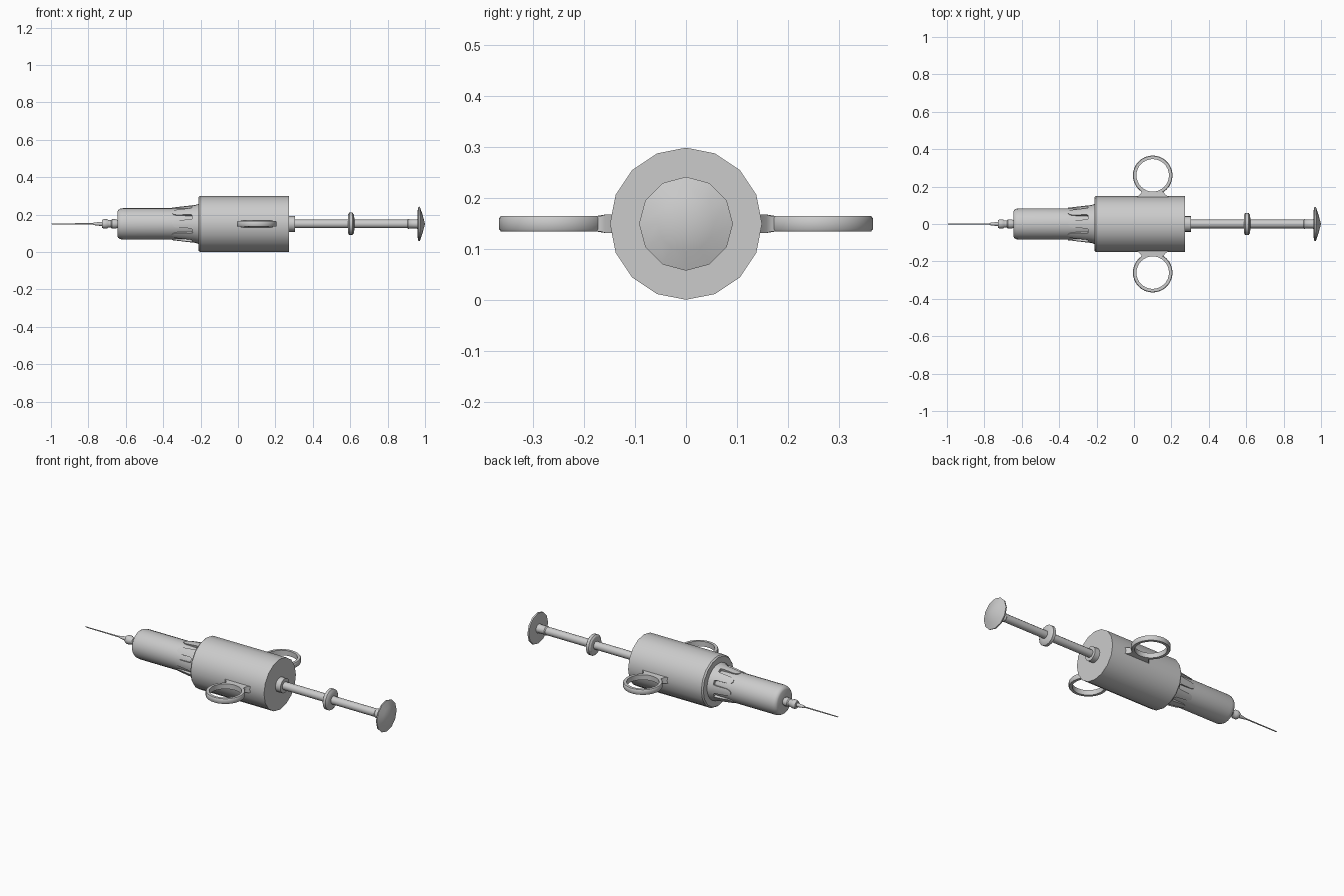
import bpy, bmesh
from math import sin, cos, radians, pi
from mathutils import Vector

if "Cube" in bpy.data.objects:
    bpy.data.objects.remove(bpy.data.objects["Cube"])

AXIS_Z = 0.15


def finish(name, bm, angle=35):
    bmesh.ops.recalc_face_normals(bm, faces=bm.faces)
    me = bpy.data.meshes.new(name)
    bm.to_mesh(me)
    bm.free()
    ob = bpy.data.objects.new(name, me)
    bpy.context.collection.objects.link(ob)
    bpy.ops.object.select_all(action='DESELECT')
    ob.select_set(True)
    bpy.context.view_layer.objects.active = ob
    bpy.ops.object.shade_smooth_by_angle(angle=radians(angle))
    return ob


def polar(x, r, a):
    return Vector((x, r * sin(a), AXIS_Z + r * cos(a)))


def lathe(name, profile, sides, angle=35):
    """Revolve (x, radius) points around the syringe axis."""
    bm = bmesh.new()
    rings = []
    for x, r in profile:
        if r == 0:
            rings.append([bm.verts.new((x, 0, AXIS_Z))] * sides)
        else:
            rings.append([bm.verts.new(polar(x, r, 2 * pi * i / sides)) for i in range(sides)])
    for a, b in zip(rings, rings[1:]):
        for i in range(sides):
            j = (i + 1) % sides
            quad = list(dict.fromkeys((a[i], a[j], b[j], b[i])))
            bm.faces.new(quad)
    return finish(name, bm, angle)


# Needle and its hub
lathe("needle", [(-1, 0), (-0.99, 0.003), (-0.76, 0.004), (-0.76, 0)], 8)
lathe("needle_hub", [(-0.775, 0), (-0.775, 0.006), (-0.735, 0.011), (-0.728, 0.011),
                     (-0.726, 0.021), (-0.718, 0.025), (-0.700, 0.025), (-0.693, 0.020),
                     (-0.680, 0.020), (-0.674, 0.025), (-0.655, 0.025), (-0.64, 0.020),
                     (-0.64, 0)], 14)

# Front barrel with rounded nose
lathe("barrel", [(-0.645, 0), (-0.645, 0.066), (-0.640, 0.075), (-0.630, 0.081),
                 (-0.615, 0.084), (-0.2, 0.084), (-0.2, 0)], 24)

# Flared collar behind the fingers
lathe("collar", [(-0.245, 0.08), (-0.245, 0.099), (-0.225, 0.102), (-0.212, 0.107),
                 (-0.2, 0.107)], 24)

# Eight tapering grip fingers with rounded tips
bm = bmesh.new()
rows = [(-0.24, 17), (-0.255, 14), (-0.325, 13), (-0.342, 10), (-0.352, 4)]
for k in range(8):
    grid = []
    for x, half in rows:
        r = 0.0995 - 0.0125 * (-0.245 - x) / 0.107
        angs = [radians(45 * k + half * t) for t in (-1, -0.5, 0, 0.5, 1)]
        grid.append(([bm.verts.new(polar(x, r, a)) for a in angs],
                     [bm.verts.new(polar(x, 0.08, a)) for a in angs]))
    for (o1, i1), (o2, i2) in zip(grid, grid[1:]):
        for j in range(4):
            bm.faces.new((o1[j], o1[j + 1], o2[j + 1], o2[j]))
        for j in (0, 4):
            bm.faces.new((o1[j], o2[j], i2[j], i1[j]))
    o, i = grid[-1]
    for j in range(4):
        bm.faces.new((o[j], o[j + 1], i[j + 1], i[j]))
finish("grip_fingers", bm)

# Main body
lathe("body", [(-0.212, 0), (-0.212, 0.142), (-0.204, 0.149), (0.274, 0.149), (0.274, 0)], 16)

# Plunger: guide, rod, stop ring and thumb plate
lathe("plunger_guide", [(0.27, 0.0), (0.27, 0.042), (0.306, 0.042), (0.306, 0)], 16)
lathe("plunger_rod", [(0.28, 0), (0.28, 0.023), (0.97, 0.023), (0.97, 0)], 12)
lathe("stop_ring", [(0.588, 0), (0.588, 0.050), (0.595, 0.060), (0.612, 0.060),
                    (0.619, 0.050), (0.622, 0.032), (0.622, 0)], 16)
lathe("thumb_plate_hub", [(0.905, 0), (0.905, 0.023), (0.910, 0.027), (0.918, 0.024),
                          (0.955, 0.024), (0.965, 0.030), (0.965, 0)], 12)
lathe("thumb_plate", [(0.961, 0), (0.961, 0.075), (0.964, 0.090), (0.972, 0.092),
                      (0.985, 0.055), (1.0, 0)], 12)

# Finger rings and their filleted mounts on both sides
half_mount = [(0.092, 0.138), (0.080, 0.149), (0.067, 0.158), (0.060, 0.168), (0.058, 0.182), (0.035, 0.178)]
for side, label in ((-1, "front"), (1, "back")):
    bm = bmesh.new()
    section = [(0.087, -0.015), (0.103, -0.015), (0.106, -0.011),
               (0.106, 0.011), (0.103, 0.015), (0.087, 0.015)]
    n = 32
    loops = [[bm.verts.new((0.1 + r * cos(2 * pi * i / n), side * 0.26 + r * sin(2 * pi * i / n), AXIS_Z + z))
              for r, z in section] for i in range(n)]
    for i in range(n):
        a, b = loops[i], loops[(i + 1) % n]
        for j in range(6):
            m = (j + 1) % 6
            bm.faces.new((a[j], b[j], b[m], a[m]))
    finish(f"finger_ring_{label}", bm, 50)

    bm = bmesh.new()
    outline = half_mount + [(0, 0.171)] + [(-x, y) for x, y in reversed(half_mount)]
    # strips from the centre base line keep the concave outline clean
    levels = [[bm.verts.new((0.1 + x, side * y, AXIS_Z + s * (0.018 if y < 0.16 else 0.0148)))
               for x, y in outline] for s in (-1, 1)]
    for lv in levels:
        bm.faces.new(lv)
    for j in range(len(outline)):
        m = (j + 1) % len(outline)
        bm.faces.new((levels[0][j], levels[0][m], levels[1][m], levels[1][j]))
    finish(f"ring_mount_{label}", bm)
